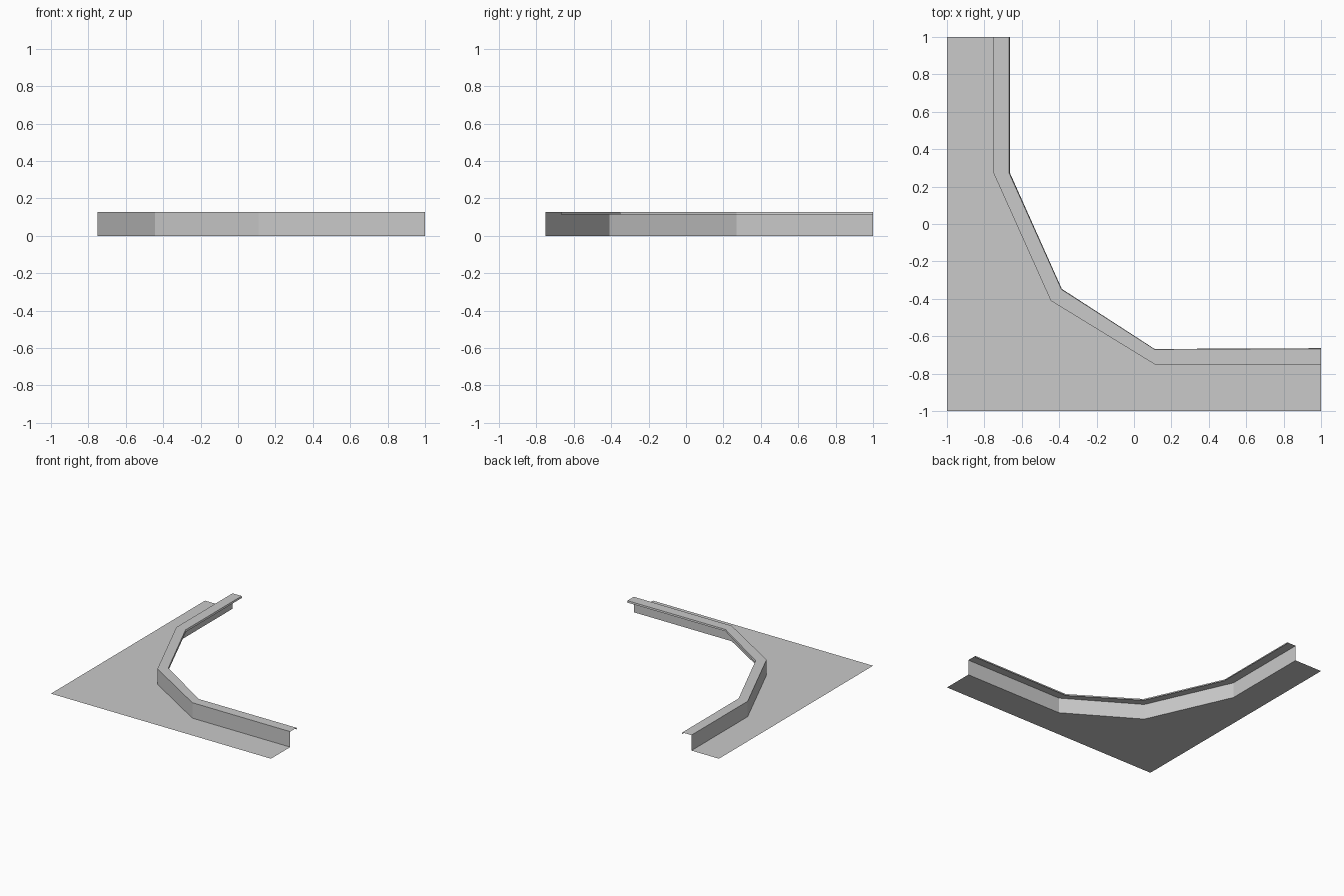
import bpy
import bmesh

cube = bpy.data.objects.get("Cube")
if cube:
    bpy.data.objects.remove(cube, do_unlink=True)

grey = bpy.data.materials.new("plain grey")
grey.use_nodes = True
colour = (0.588, 0.588, 0.588, 1)
grey.diffuse_color = colour
grey.node_tree.nodes["Principled BSDF"].inputs["Base Color"].default_value = colour

# Plan paths, from the back end round to the left end
wall_path = [(-0.75, 1), (-0.75, 0.27), (-0.445, -0.41), (0.11, -0.75), (1, -0.75)]
rim_path = [(-0.667, 1), (-0.667, 0.27), (-0.388, -0.35), (0.11, -0.67), (1, -0.667)]
lip_path = [(-0.664, 1), (-0.662, 0.27), (-0.386, -0.347), (0.11, -0.668), (1, -0.664)]
HEIGHT = 0.127
LIP_Z = 0.113


def add_object(name, bm):
    mesh = bpy.data.meshes.new(name)
    bm.to_mesh(mesh)
    bm.free()
    mesh.materials.append(grey)
    obj = bpy.data.objects.new(name, mesh)
    bpy.context.collection.objects.link(obj)


def strip(name, path_a, z_a, path_b, z_b):
    """Bridge two matching paths with a band of quads."""
    bm = bmesh.new()
    a = [bm.verts.new((x, y, z_a)) for x, y in path_a]
    b = [bm.verts.new((x, y, z_b)) for x, y in path_b]
    for i in range(len(a) - 1):
        bm.faces.new((a[i], a[i + 1], b[i + 1], b[i]))
    add_object(name, bm)


# Ground sheet: the outer corner closed by the wall path
bm = bmesh.new()
bm.faces.new([bm.verts.new((x, y, 0)) for x, y in [(-1, 1), (-1, -1), (1, -1)] + wall_path[::-1]])
add_object("ground_sheet", bm)

# Upright wall, overhanging top and its thin turned-down edge
strip("upright_wall", wall_path, HEIGHT, wall_path, 0)
strip("top_ledge", wall_path, HEIGHT, rim_path, HEIGHT)
strip("ledge_lip", lip_path, LIP_Z, rim_path, HEIGHT)
